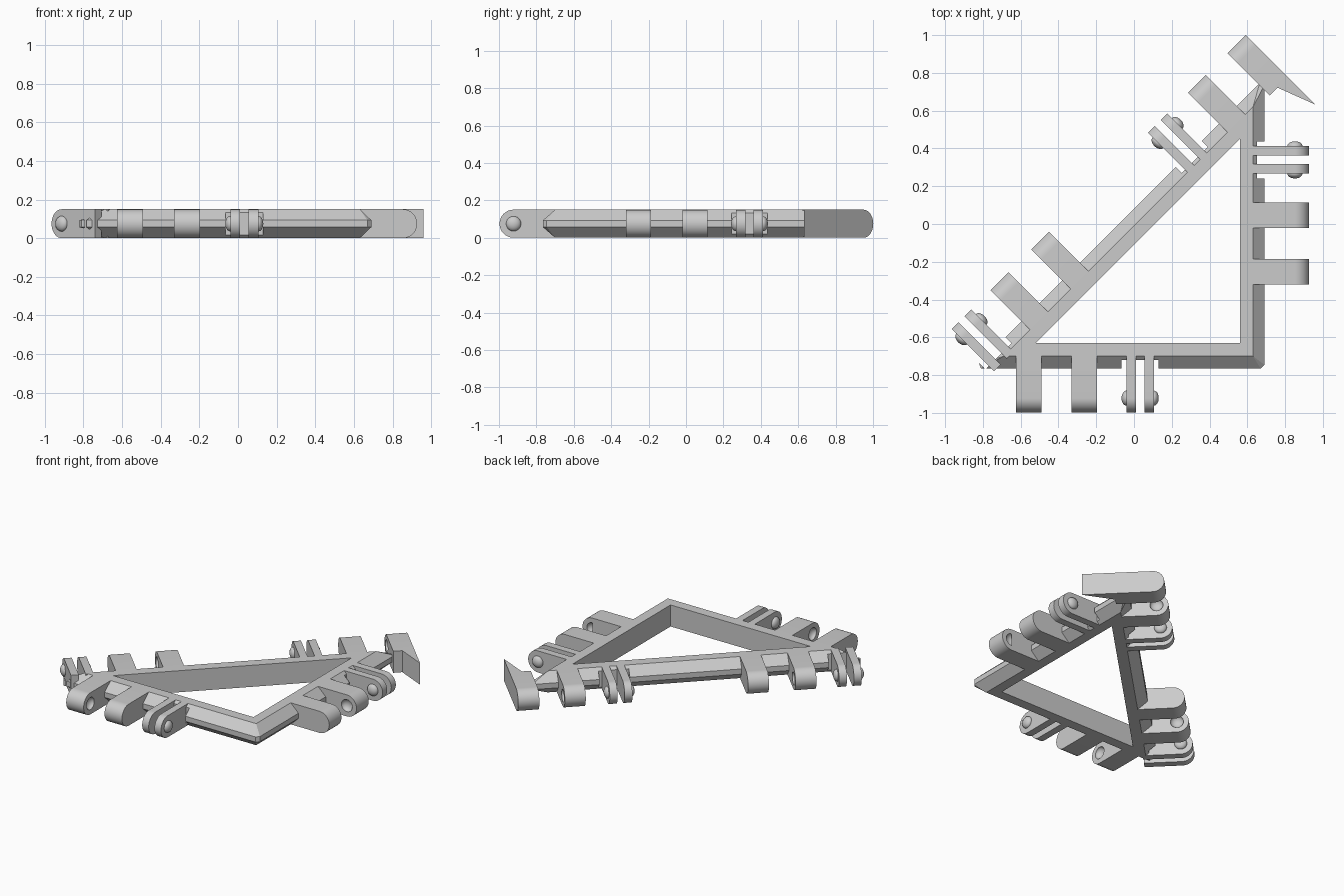
import bpy, bmesh, math
from mathutils import Matrix, Vector

H = 0.15            # thickness of everything
MID = H / 2         # height of the hinge axis
REACH = 0.297       # knuckle length out from the frame edge
PIN = REACH - MID   # hinge axis distance from the frame edge

cube = bpy.data.objects.get("Cube")
if cube:
    bpy.data.objects.remove(cube, do_unlink=True)

grey = bpy.data.materials.new("light grey plastic")
grey.use_nodes = True
grey.diffuse_color = (0.6, 0.6, 0.6, 1)
grey.node_tree.nodes["Principled BSDF"].inputs["Base Color"].default_value = (0.6, 0.6, 0.6, 1)


def finish(name, bm, matrix=Matrix()):
    bmesh.ops.transform(bm, matrix=matrix, verts=bm.verts)
    bmesh.ops.recalc_face_normals(bm, faces=bm.faces)
    mesh = bpy.data.meshes.new(name)
    bm.to_mesh(mesh)
    bm.free()
    mesh.materials.append(grey)
    ob = bpy.data.objects.new(name, mesh)
    bpy.context.collection.objects.link(ob)
    return ob


def select(ob):
    bpy.ops.object.select_all(action='DESELECT')
    ob.select_set(True)
    bpy.context.view_layer.objects.active = ob


def smooth(ob):
    select(ob)
    bpy.ops.object.shade_smooth_by_angle(angle=math.radians(30))


def cut(ob, cutter):
    cutter.hide_render = True
    mod = ob.modifiers.new("cut", 'BOOLEAN')
    mod.operation, mod.solver, mod.object = 'DIFFERENCE', 'EXACT', cutter
    select(ob)
    bpy.ops.object.modifier_apply(modifier=mod.name)
    bpy.data.objects.remove(cutter, do_unlink=True)


def side_matrix(along, out, origin):
    """Local x runs along a frame side, local y points outward."""
    m = Matrix((along, out, (0, 0, 1))).transposed().to_4x4()
    m.translation = origin
    return m


def extrude(bm, points, vector):
    face = bm.faces.new([bm.verts.new(p) for p in points])
    new = bmesh.ops.extrude_face_region(bm, geom=[face])["geom"]
    bmesh.ops.translate(bm, vec=vector, verts=[g for g in new if isinstance(g, bmesh.types.BMVert)])


def knuckle(name, m, t0, t1):
    """Plate with a half-round outer end."""
    bm = bmesh.new()
    arc = [math.pi * (i / 24 - 0.5) for i in range(25)]
    pts = [(t0, -0.02, 0)] + [(t0, PIN + MID * math.cos(a), MID + MID * math.sin(a)) for a in arc]
    extrude(bm, pts + [(t0, -0.02, H)], Vector((t1 - t0, 0, 0)))
    return finish(name, bm, m)


def dome(name, m, t, r=0.04, depth=0.026):
    bm = bmesh.new()
    bmesh.ops.create_uvsphere(bm, u_segments=24, v_segments=12, radius=1)
    place = Matrix.Translation((t, PIN, MID)) @ Matrix.Diagonal((depth, r, r, 1))
    return finish(name, bm, m @ place)


def box(name, m, lo, hi):
    bm = bmesh.new()
    (x0, y0, z0), (x1, y1, z1) = lo, hi
    extrude(bm, [(x0, y0, z0), (x1, y0, z0), (x1, y1, z0), (x0, y1, z0)], Vector((0, 0, z1 - z0)))
    return finish(name, bm, m)


# Triangular frame: vertical inner wall, outer edge bevelled above and below
inner = [(0.56, -0.63), (0.56, 0.45), (-0.52, -0.63)]
flat = [(0.63, -0.70), (0.63, 0.62), (-0.69, -0.70)]
ridge = [(0.67, -0.765), (0.69, -0.745), (0.69, 0.735), (0.665, 0.745), (-0.82, -0.74), (-0.81, -0.765)]
double = lambda tri: [p for p in tri for _ in range(2)]
section = [(double(inner), 0), (double(flat), 0), (ridge, 0.057),
           (ridge, 0.093), (double(flat), H), (double(inner), H)]
bm = bmesh.new()
rings = [[bm.verts.new((x, y, z)) for x, y in ring] for ring, z in section]
for a, b in zip(rings, rings[1:] + rings[:1]):
    for i in range(6):
        j = (i + 1) % 6
        bm.faces.new((a[i], a[j], b[j], b[i]))
bmesh.ops.remove_doubles(bm, verts=bm.verts, dist=0.0001)
frame = finish("triangle_frame", bm)

# The three sides of the frame
k = math.sqrt(0.5)
front = side_matrix((1, 0, 0), (0, -1, 0), (0, -0.70, 0))
left = side_matrix((0, 1, 0), (1, 0, 0), (0.63, 0, 0))
diagonal = side_matrix((k, k, 0), (-k, k, 0), (0.005, -0.005, 0))

# Forked hinges: two thin plates with a dome outside each, in a notch of the frame
for name, m, start in (("front", front, -0.04), ("left", left, 0.267),
                       ("upper_diagonal", diagonal, 0.394), ("lower_diagonal", diagonal, -1.075)):
    end = start + 0.145
    cut(frame, box("notch", m, (start - 0.025, 0.02, -0.1), (end + 0.025, 0.3, H + 0.1)))
    for tag, a, b, face in (("a", start, start + 0.05, start), ("b", end - 0.05, end, end)):
        smooth(knuckle(f"{name}_fork_plate_{tag}", m, a, b))
        smooth(dome(f"{name}_fork_dome_{tag}", m, face))

# Solid knuckles, each with a socket on the face toward its partner
for name, m, start, side in (("front_knuckle_a", front, -0.625, 1), ("front_knuckle_b", front, -0.33, 0),
                             ("left_knuckle_a", left, -0.32, 1), ("left_knuckle_b", left, -0.02, 0),
                             ("diagonal_knuckle_a", diagonal, -0.785, 1),
                             ("diagonal_knuckle_b", diagonal, -0.481, 0),
                             ("diagonal_knuckle_c", diagonal, 0.693, 1)):
    ob = knuckle(name, m, start, start + 0.134)
    cut(ob, dome("socket", m, start + 0.134 * side, 0.042, 0.03))
    smooth(ob)

# End knuckle beyond the frame tip, tapering to a point on its inner end
tip = knuckle("end_knuckle", diagonal, 0.99, 1.126)
cut(tip, dome("socket", diagonal, 0.99, 0.042, 0.03))
smooth(tip)
bm = bmesh.new()
extrude(bm, [(0.99, 0.04, 0), (0.99, 0.007, 0), (1.04, 0, 0), (1.126, -0.225, 0), (1.126, 0.04, 0)],
        Vector((0, 0, H)))
finish("end_wedge", bm, diagonal)
